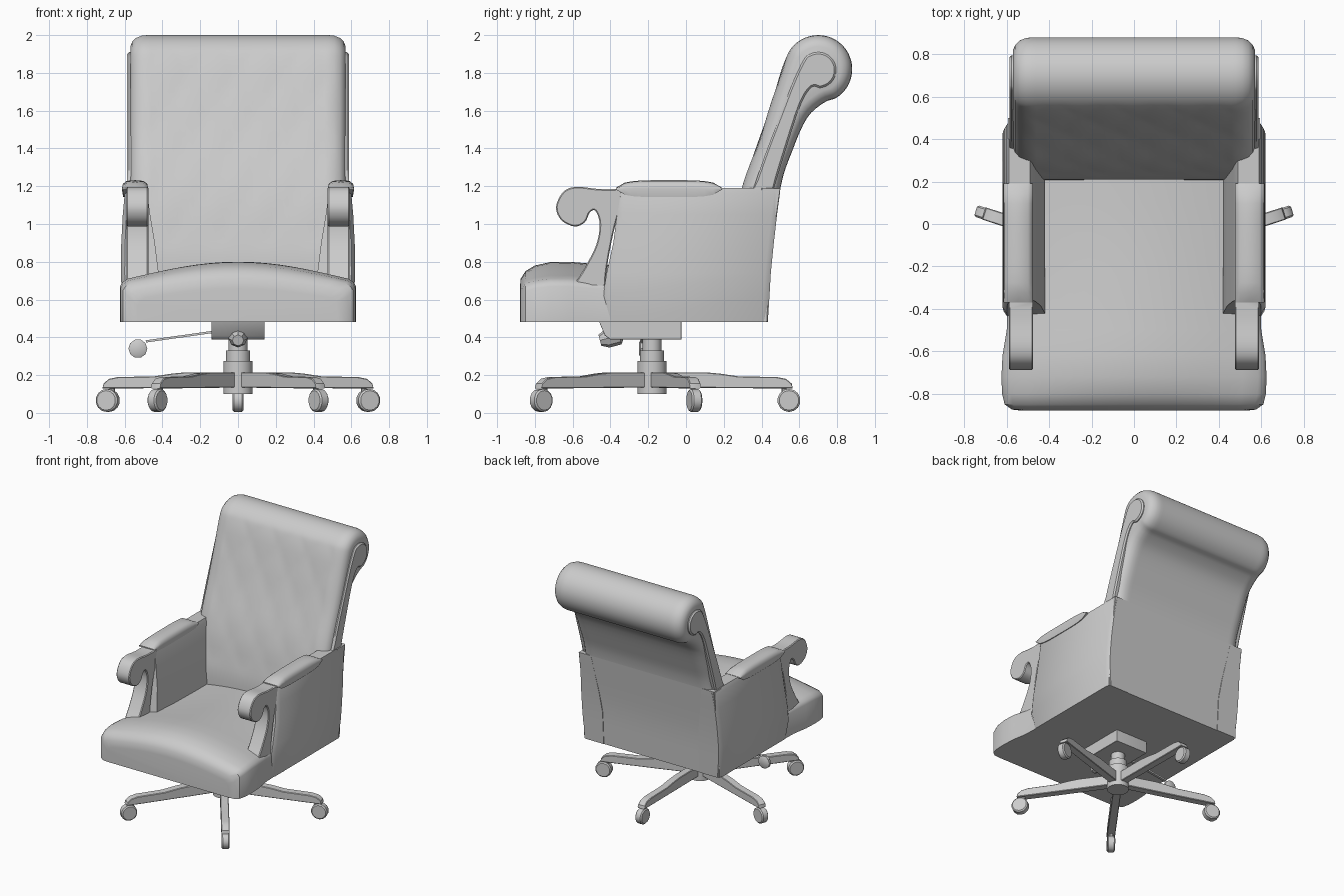
import bpy, bmesh, math
from mathutils import Vector, Matrix

if "Cube" in bpy.data.objects:
    bpy.data.objects.remove(bpy.data.objects["Cube"])

GREY = (0.6, 0.6, 0.6, 1)
mat = bpy.data.materials.new("plain grey")
mat.use_nodes = True
mat.diffuse_color = GREY
mat.node_tree.nodes["Principled BSDF"].inputs["Base Color"].default_value = GREY


def finish(name, bm, angle=35):
    bmesh.ops.recalc_face_normals(bm, faces=bm.faces)
    mesh = bpy.data.meshes.new(name)
    bm.to_mesh(mesh)
    bm.free()
    mesh.materials.append(mat)
    ob = bpy.data.objects.new(name, mesh)
    bpy.context.collection.objects.link(ob)
    bpy.ops.object.select_all(action='DESELECT')
    bpy.context.view_layer.objects.active = ob
    ob.select_set(True)
    bpy.ops.object.shade_smooth_by_angle(angle=math.radians(angle))
    return ob


def loft(name, rings, angle=35):
    """Skin a list of equal-length closed rings and cap both ends."""
    bm = bmesh.new()
    rows = [[bm.verts.new(p) for p in ring] for ring in rings]
    n = len(rows[0])
    for a, b in zip(rows, rows[1:]):
        for i in range(n):
            j = (i + 1) % n
            bm.faces.new((a[i], a[j], b[j], b[i]))
    bm.faces.new(rows[0])
    bm.faces.new(rows[-1])
    return finish(name, bm, angle)


def spline(points, steps=4):
    """Open Catmull-Rom curve through 2D points."""
    p = [Vector(q) for q in points]
    p = [2 * p[0] - p[1]] + p + [2 * p[-1] - p[-2]]
    out = []
    for a, b, c, d in zip(p, p[1:], p[2:], p[3:]):
        for k in range(steps):
            t = k / steps
            out.append(0.5 * (2 * b + (c - a) * t + (2 * a - 5 * b + 4 * c - d) * t**2
                              + (3 * b - a - 3 * c + d) * t**3))
    return out + [p[-2]]


def normals(ring):
    """Outward normals of a closed 2D ring."""
    area = sum(a.cross(b) for a, b in zip(ring, ring[1:] + ring[:1]))
    sign = 1 if area > 0 else -1
    out = []
    for i in range(len(ring)):
        t = (ring[(i + 1) % len(ring)] - ring[i - 1]).normalized()
        out.append(Vector((t.y, -t.x)) * sign)
    return out


def slab(name, ring, x0, x1, bevel=0.01):
    """Side profile extruded along x with softened rims."""
    ns = normals(ring)
    stations = [(x0, bevel), (x0 + bevel, 0), (x1 - bevel, 0), (x1, bevel)]
    return loft(name, [[(x, *(p - n * inset)) for p, n in zip(ring, ns)]
                       for x, inset in stations])


def turned(name, profile, matrix, segments=24):
    """Solid of revolution about local z from (radius, height) pairs."""
    ring = [(math.cos(math.tau * k / segments), math.sin(math.tau * k / segments))
            for k in range(segments)]
    return loft(name, [[matrix @ Vector((r * c, r * s, h)) for c, s in ring]
                       for r, h in profile])


def mirrored(ob, name):
    twin = ob.copy()
    twin.data = ob.data.copy()
    twin.name = name
    bpy.context.collection.objects.link(twin)
    twin.data.transform(Matrix.Scale(-1, 4, (1, 0, 0)))
    twin.data.flip_normals()
    return twin


# Seat cushion: crowned sections from front to rear (y, half width, edge z, crown z)
sections = [(-0.88, 0.53, 0.6, 0.66), (-0.875, 0.575, 0.64, 0.71), (-0.85, 0.61, 0.675, 0.75),
            (-0.8, 0.622, 0.69, 0.78), (-0.72, 0.625, 0.7, 0.798), (-0.62, 0.62, 0.7, 0.8),
            (-0.5, 0.6, 0.69, 0.79), (-0.2, 0.59, 0.68, 0.765), (0.1, 0.59, 0.68, 0.75),
            (0.4, 0.59, 0.68, 0.75)]
rings = []
for y, w, edge, crown in sections:
    ring = [(-w, y, 0.48), (-w, y, edge - 0.03), (-w + 0.012, y, edge - 0.008)]
    for k in range(17):
        u = -1 + k / 8
        ring.append((u * (w - 0.04), y, edge + 0.01 + (crown - edge - 0.01) * math.cos(u * math.pi / 2)))
    ring += [(w - 0.012, y, edge - 0.008), (w, y, edge - 0.03), (w, y, 0.48)]
    rings.append(ring)
loft("seat_cushion", rings, 40)

# Rolled backrest: side outline, rounded ends, shallow diamond tufting on the front
back_line = [(0.43, 0.48), (0.45, 0.8), (0.5, 1.19), (0.56, 1.38), (0.64, 1.56)]
roll = [(0.7 + 0.18 * math.cos(a), 1.82 + 0.18 * math.sin(a))
        for a in [math.radians(-80 + 22 * k) for k in range(11)]]
front_line = [(0.53, 1.87), (0.475, 1.7), (0.4, 1.47), (0.3, 1.19), (0.24, 0.95), (0.21, 0.78),
              (0.21, 0.48)]
outline = spline(back_line + roll + front_line)
ns = normals(outline)
WIDTH = 0.57
ends = [(-WIDTH, 0.06), (-0.56, 0.035), (-0.54, 0.015), (-0.51, 0.003)]
stations = ends + [(-0.48 + 0.02 * k, 0) for k in range(49)] + [(-x, i) for x, i in reversed(ends)]


def tuft(x, p, n):
    if n.x > 0 or p.y < 0.85 or p.y > 1.95 or abs(x) > 0.49:
        return 0
    u, v = x / 0.25, p.y / 0.36
    puff = abs(math.sin(math.pi * (u + v)) * math.sin(math.pi * (u - v))) ** 0.5
    return 0.006 * puff * min(1, (p.y - 0.85) / 0.2, (1.95 - p.y) / 0.1)


loft("backrest", [[(x, *(p + n * (tuft(x, p, n) - inset))) for p, n in zip(outline, ns)]
                  for x, inset in stations], 40)

# Lower rear shell joining the two sides
slab("rear_shell", spline(back_line[:3]) + [Vector((0.4, 1.19)), Vector((0.4, 0.48))], -0.595, 0.595, 0.003)

# Scroll-shaped trim on each end of the backrest
curl = [(0.7 + 0.095 * math.cos(a), 1.815 + 0.095 * math.sin(a))
        for a in [math.radians(-110 + 25 * k) for k in range(11)]]
trim = spline([(0.46, 1.17), (0.53, 1.4), (0.61, 1.64)] + curl
              + [(0.57, 1.76), (0.5, 1.58), (0.42, 1.37), (0.35, 1.17)], 3)
mirrored(slab("back_trim_left", trim, 0.52, 0.587), "back_trim_right")

# Arm side panels: stacked sections (z, inner x, outer x, front y, rear y)
levels = [(0.48, 0.42, 0.6, -0.42, 0.433), (0.62, 0.42, 0.615, -0.44, 0.442), (0.74, 0.42, 0.62, -0.42, 0.449),
          (0.9, 0.44, 0.618, -0.385, 0.465), (1.05, 0.465, 0.61, -0.365, 0.482),
          (1.16, 0.48, 0.6, -0.36, 0.497), (1.19, 0.49, 0.59, -0.36, 0.5)]
panel = loft("side_panel_left", [[(a, f, z), (b - 0.02, f, z), (b, f + 0.03, z), (b, r - 0.03, z),
                                  (b - 0.02, r, z), (a, r, z)] for z, a, b, f, r in levels], 50)
mirrored(panel, "side_panel_right")

# Scrolled arm fronts
scroll = spline([(-0.34, 1.185), (-0.46, 1.185), (-0.58, 1.197), (-0.65, 1.17), (-0.688, 1.09), (-0.66, 1.02),
                 (-0.59, 0.987), (-0.535, 1.01), (-0.51, 1.06), (-0.48, 1.07), (-0.457, 1.0),
                 (-0.475, 0.89), (-0.535, 0.77), (-0.59, 0.68), (-0.6, 0.62)])
scroll += spline([(-0.43, 0.62), (-0.42, 0.76), (-0.385, 0.95), (-0.345, 1.1)])
mirrored(slab("arm_scroll_left", scroll, 0.475, 0.59, 0.006), "arm_scroll_right")

# Padded arm tops
rings = []
for k in range(13):
    t = -1 + k / 6
    e = max(0.12, (1 - t**4) ** 0.5)
    y = -0.09 + 0.28 * t
    rings.append([(0.545 + 0.07 * c, y, 1.187 + e * h) for c, h in
                  ((-0.9, -0.045), (-1, 0), (-0.92, 0.025), (-0.65, 0.041), (0, 0.045),
                   (0.65, 0.041), (0.92, 0.025), (1, 0), (0.9, -0.045))])
mirrored(loft("arm_pad_left", rings, 50), "arm_pad_right")

# Tilt mechanism under the seat
box = [Vector(p) for p in ((-0.46, 0.485), (-0.43, 0.41), (-0.4, 0.388), (-0.025, 0.388), (-0.025, 0.485))]
slab("tilt_housing", box, -0.14, 0.14, 0.002)
CENTRE = Vector((0, -0.18, 0))
turned("tension_knob", [(0.03, 0), (0.05, 0.015), (0.05, 0.08), (0.03, 0.12)],
       Matrix.Translation((0, -0.34, 0.415)) @ Matrix.Rotation(math.radians(105), 4, 'X'), 8)

# Height lever with a paddle end
bm = bmesh.new()
for x, z, length, slope, thick in ((-0.3, 0.405, 0.38, 0.14, 0.012),):
    bmesh.ops.create_cube(bm, size=1, matrix=Matrix.Translation((x, -0.23, z))
                          @ Matrix.Rotation(-slope, 4, 'Y') @ Matrix.Diagonal((length, 0.02, thick, 1)))
finish("lever_rod", bm)
turned("lever_paddle", [(0.035, -0.018), (0.05, -0.01), (0.05, 0.01), (0.035, 0.018)],
       Matrix.Translation((-0.53, -0.23, 0.34)) @ Matrix.Rotation(math.pi / 2, 4, 'X'), 10)

# Stepped gas column and hub
turned("column", [(0.078, 0.1), (0.078, 0.275), (0.064, 0.275), (0.064, 0.33), (0.05, 0.33), (0.05, 0.4)],
       Matrix.Translation(CENTRE))

# Five-star base with casters
leg = [Vector(p) for p in ((0.03, 0.135), (0.03, 0.215), (0.28, 0.215), (0.36, 0.208), (0.46, 0.193),
                           (0.66, 0.19), (0.71, 0.18), (0.74, 0.155), (0.745, 0.13), (0.6, 0.13), (0.3, 0.132))]
for k in range(5):
    place = Matrix.Translation(CENTRE) @ Matrix.Rotation(math.tau * k / 5, 4, 'Z')
    slab(f"base_leg_{k + 1}", leg, -0.03, 0.03, 0.004).data.transform(place)
    hub = place @ Matrix.Translation((0, 0.725, 0.066)) @ Matrix.Rotation(math.pi / 2, 4, 'Y')
    turned(f"caster_{k + 1}", [(0.052, -0.028), (0.061, -0.02), (0.061, 0.02), (0.052, 0.028)], hub, 14)
    turned(f"caster_stem_{k + 1}", [(0.014, 0.06), (0.014, 0.15)], place @ Matrix.Translation((0, 0.7, 0)), 10)
